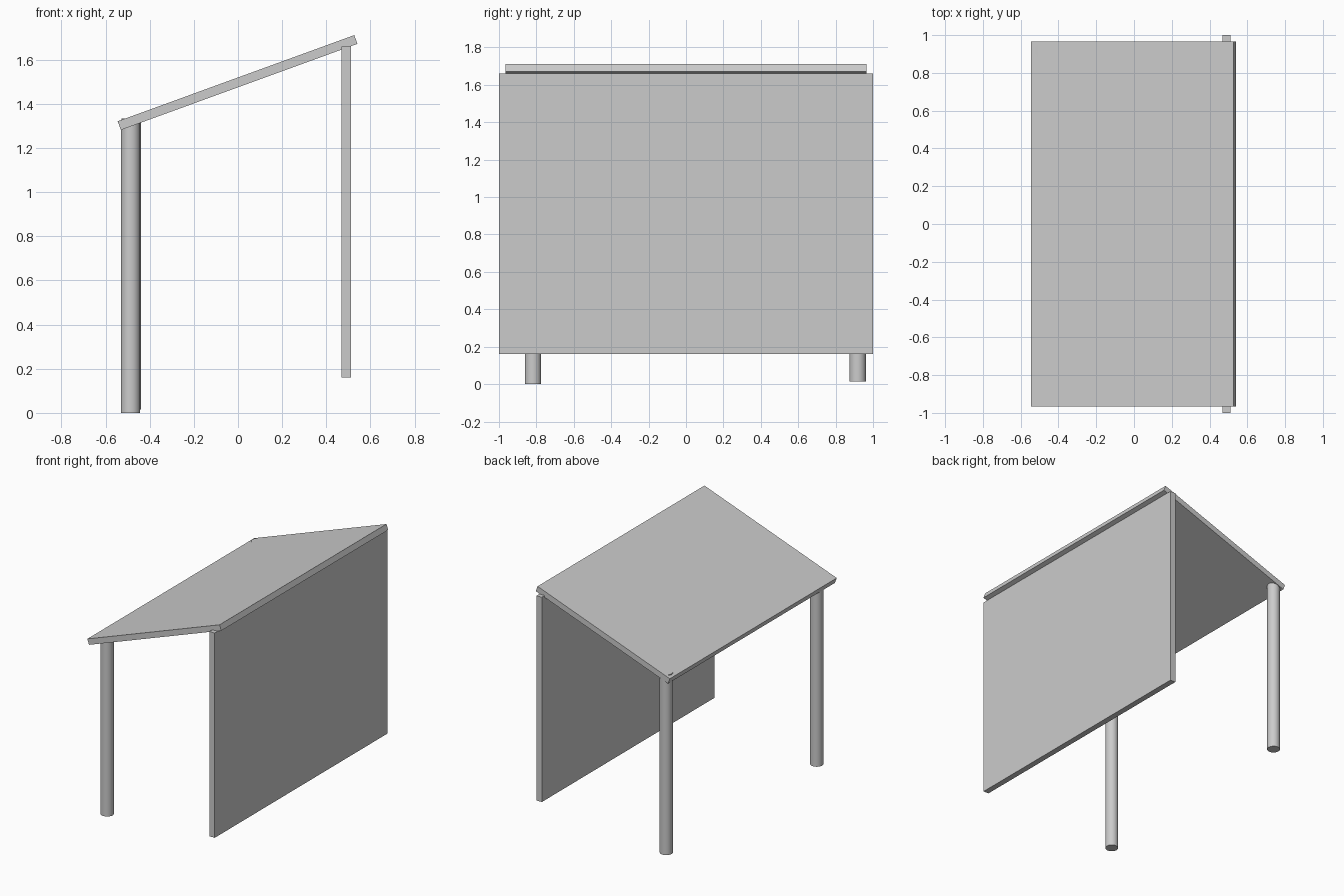
import bpy
import math

if "Cube" in bpy.data.objects:
    bpy.data.objects.remove(bpy.data.objects["Cube"])


def box(name, center, size, tilt=0.0):
    bpy.ops.mesh.primitive_cube_add(size=1, location=center)
    ob = bpy.context.object
    ob.name = name
    ob.scale = size
    bpy.ops.object.transform_apply(location=False, rotation=False, scale=True)
    ob.rotation_euler[1] = tilt
    return ob


def post(name, x, y, bottom, length=1.32, radius=0.044):
    bpy.ops.mesh.primitive_cylinder_add(
        vertices=32, radius=radius, depth=length,
        location=(x, y, bottom + length / 2))
    ob = bpy.context.object
    ob.name = name
    bpy.ops.object.shade_smooth_by_angle(angle=math.radians(40))
    return ob


# Sloping roof slab, rising towards +x
box("roof", (-0.002, 0, 1.497), (1.141, 1.932, 0.042), math.radians(-20))

# Upright wall panel under the high edge
box("wall_panel", (0.49, 0, 0.91), (0.043, 2.0, 1.5))

# Two round posts under the low edge; the back one sits slightly higher
post("front_post", -0.487, -0.818, 0.0)
post("back_post", -0.483, 0.918, 0.015)
